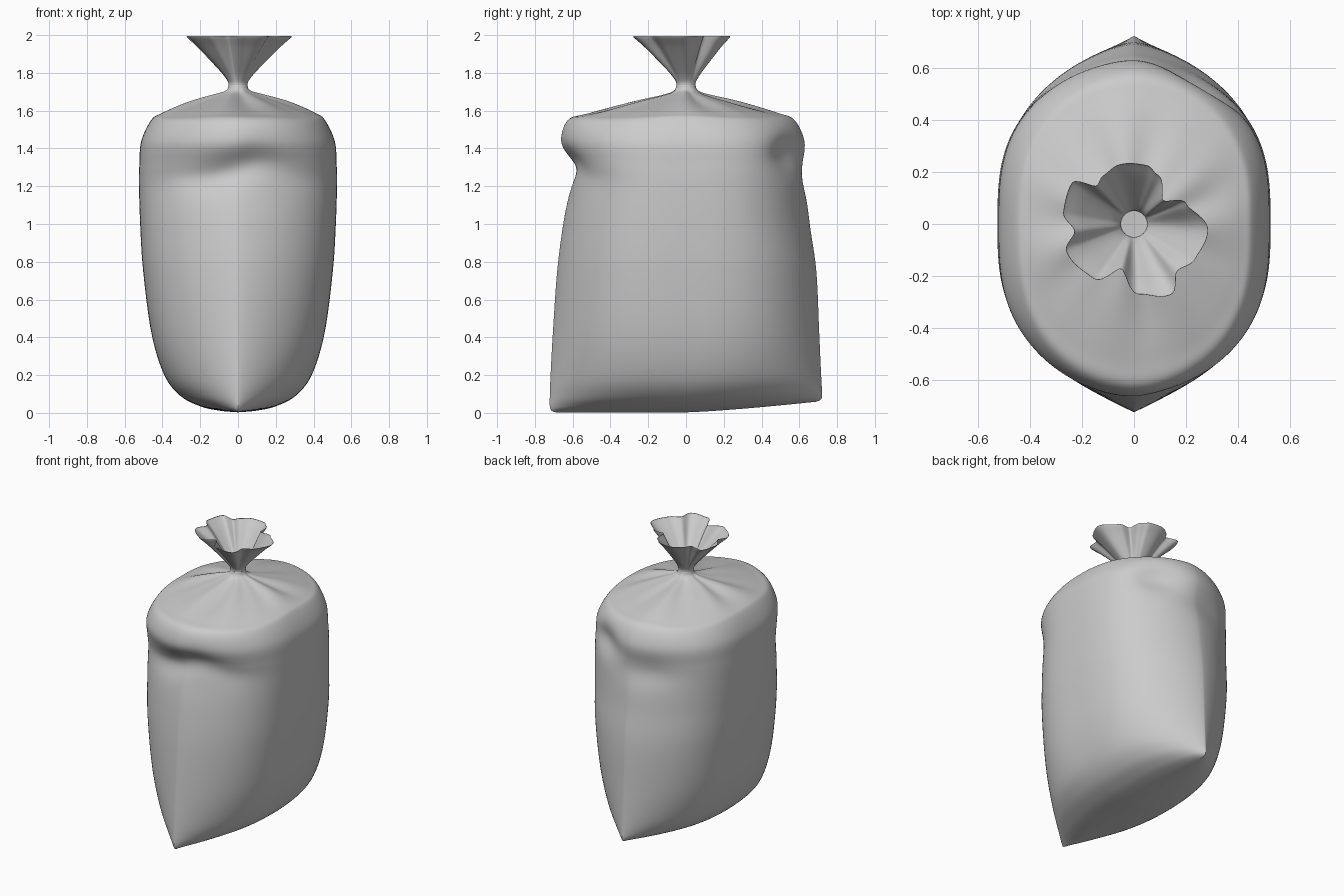
import bpy, bmesh
from math import sin, cos, pi, exp, degrees

SEG, SUB = 160, 6

# Body sections: z, half width x, front depth, back depth, roundness p, squareness m
KEYS = [
    (0.003, 0.0, 0.690, 0.690, 2.4, 1.3),
    (0.012, 0.10, 0.712, 0.712, 2.4, 1.3),
    (0.035, 0.20, 0.721, 0.721, 2.4, 1.3),
    (0.09, 0.305, 0.721, 0.719, 2.5, 1.3),
    (0.20, 0.390, 0.717, 0.714, 2.7, 1.3),
    (0.42, 0.458, 0.705, 0.705, 2.9, 1.35),
    (0.75, 0.502, 0.682, 0.690, 3.0, 1.45),
    (1.00, 0.518, 0.650, 0.655, 3.0, 1.52),
    (1.20, 0.524, 0.615, 0.635, 3.0, 1.6),
    (1.32, 0.522, 0.630, 0.628, 3.0, 1.65),
    (1.44, 0.512, 0.655, 0.628, 2.9, 1.7),
    (1.55, 0.460, 0.625, 0.575, 2.8, 1.8),
    (1.585, 0.410, 0.520, 0.490, 2.7, 1.9),
    (1.635, 0.280, 0.310, 0.300, 2.4, 2.0),
    (1.68, 0.140, 0.125, 0.125, 2.0, 2.0),
    (1.705, 0.065, 0.065, 0.065, 2.0, 2.0),
    (1.735, 0.050, 0.050, 0.050, 2.0, 2.0),
]
# Ruffled mouth outline: angle in degrees, radius
RIM = [(-173, .23), (-158, .28), (-126, .26), (-106, .18), (-86, .27), (-62, .305),
       (-47, .245), (-30, .27), (-6, .285), (22, .215), (39, .145), (65, .21),
       (77, .23), (103, .235), (122, .22), (134, .205), (146, .285), (170, .275), (187, .23)]
# Ruffle flare: z, blend from tie to rim
FLARE = [(1.735, 0), (1.755, .02), (1.79, .13), (1.83, .29), (1.88, .50), (1.94, .76), (1.985, .98), (1.994, 1.0)]


def spline(keys, sub):
    """Catmull-Rom resampling of key rows."""
    out, n = [], len(keys)
    for i in range(n - 1):
        p = [keys[max(0, min(n - 1, i + d))] for d in (-1, 0, 1, 2)]
        for j in range(sub):
            u = j / sub
            out.append([.5 * (2*b + (c-a)*u + (2*a-5*b+4*c-d)*u*u + (3*b-a-3*c+d)*u**3)
                        for a, b, c, d in zip(*p)])
    return out + [list(keys[-1])]


def rim_radius(deg):
    if deg < -173:
        deg += 360
    for (a0, r0), (a1, r1) in zip(RIM, RIM[1:]):
        if a0 <= deg <= a1:
            u = (1 - cos(pi * (deg - a0) / (a1 - a0))) / 2
            return r0 + (r1 - r0) * u
    return RIM[-1][1]


def bump(v, c, w):
    return exp(-((v - c) / w) ** 2)


def body_point(row, t):
    z, a, bf, bb, p, m = row
    s, c = sin(t), cos(t)
    y = (bb if s > 0 else bf) * s
    x = max(0, a) * max(0, 1 - abs(s) ** p) ** (1 / m) * (1 if c >= 0 else -1)
    z0 = z
    low = max(0, 1 - z / 0.7)
    # raised back end of the bottom seam
    z += 0.06 * max(0, y / 0.72) ** 1.3 * low ** 2
    # gathered pleats fanning out from the tie, shoulders sagging at the corners
    fan = bump(z0, 1.64, 0.05)
    z += fan * (0.007 * cos(7 * t + .6) + 0.004 * cos(11 * t))
    z -= 0.012 * sin(2 * t) ** 2 * bump(z0, 1.55, .09)
    # slack dents below the shoulders
    if s < 0:
        d = 0.045 * bump(z0, 1.25 + 0.07 * bump(x, 0.12, .2), 0.085) * bump(x, 0.0, .30)
        d -= 0.010 * bump(z0, 1.43, .08) * bump(x, -.1, .3)
        y += d * min(1, -s * 1.3)
    else:
        d = 0.06 * bump(z0, 1.38, .10) * bump(x, .27, .14)
        d += 0.025 * bump(z0, 1.25, .10) * bump(x, -.12, .2)
        y -= d * s
    return x, y, z


def ruffle_point(row, t):
    z, f = row
    f = max(0, f)
    deg = (degrees(t) + 180) % 360 - 180
    r = 0.05 * (1 - f) + rim_radius(deg) * f
    return r * cos(t), r * sin(t), min(z, 1.994)


def loft(name, rows, point):
    bm = bmesh.new()
    rings = [[bm.verts.new(point(r, 2 * pi * i / SEG)) for i in range(SEG)] for r in rows]
    for lo, hi in zip(rings, rings[1:]):
        for i in range(SEG):
            j = (i + 1) % SEG
            bm.faces.new((lo[i], lo[j], hi[j], hi[i]))
    bmesh.ops.remove_doubles(bm, verts=bm.verts, dist=0.00005)
    bmesh.ops.recalc_face_normals(bm, faces=bm.faces)
    me = bpy.data.meshes.new(name)
    bm.to_mesh(me)
    bm.free()
    me.shade_smooth()
    ob = bpy.data.objects.new(name, me)
    bpy.context.collection.objects.link(ob)
    return ob


# Filled sack and its open, gathered mouth
loft("sack_body", spline(KEYS, SUB), body_point)
loft("sack_ruffle", spline(FLARE, SUB), ruffle_point)
